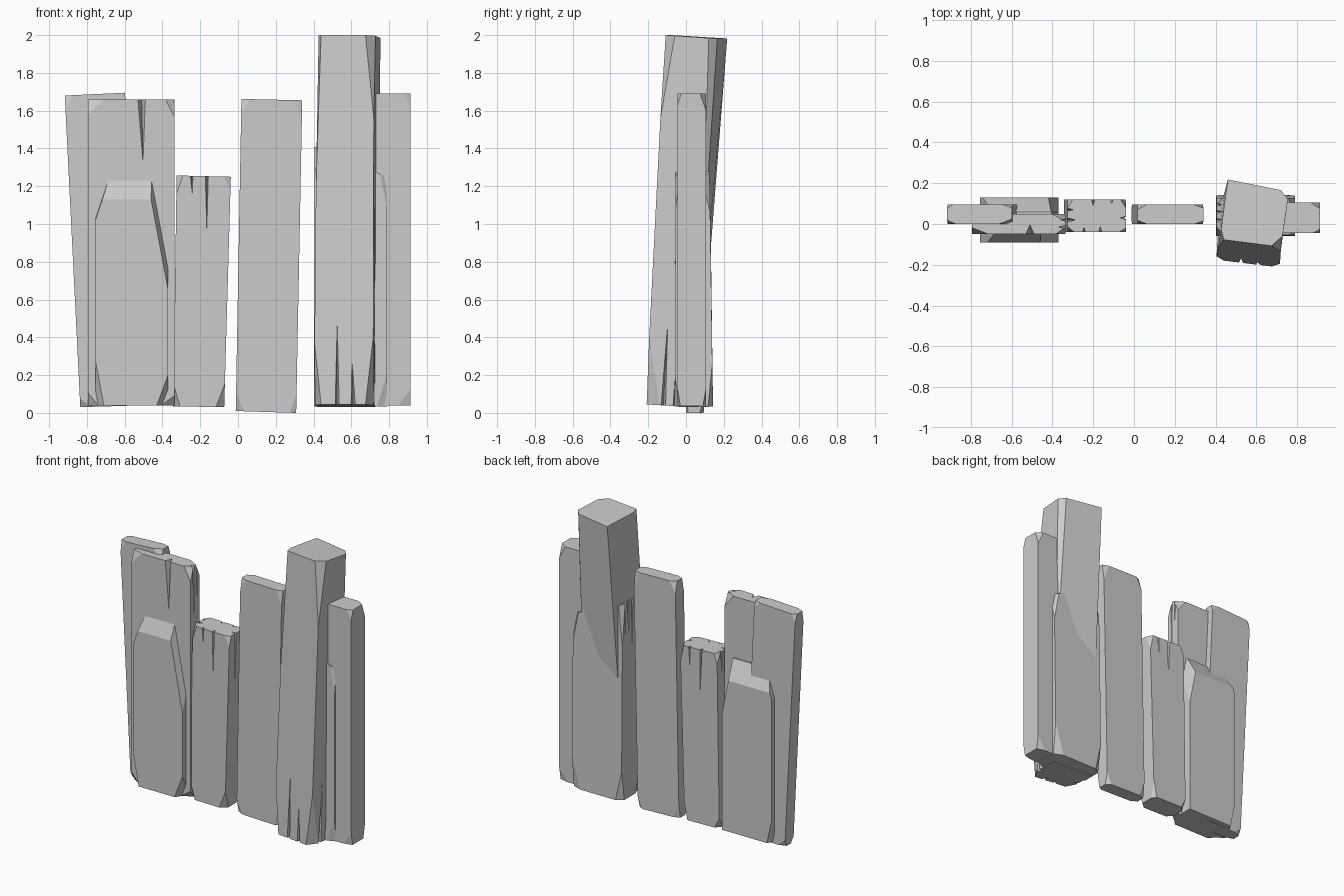
import bpy, bmesh, random
from mathutils import Vector as V

if "Cube" in bpy.data.objects:
    bpy.data.objects.remove(bpy.data.objects["Cube"])


def slice_off(bm, a, b, c):
    """Cut away the wood beyond the plane through three points."""
    a, b, c = V(a), V(b), V(c)
    n = (b - a).cross(c - a).normalized()
    mid = sum((v.co for v in bm.verts), V()) / len(bm.verts)
    if n.dot(mid - a) > 0:
        n = -n
    g = bm.verts[:] + bm.edges[:] + bm.faces[:]
    r = bmesh.ops.bisect_plane(bm, geom=g, plane_co=a, plane_no=n, clear_outer=True, dist=1e-5)
    rim = [e for e in bm.edges if e.is_boundary]
    if rim:
        bmesh.ops.contextual_create(bm, geom=rim)


def make_object(name, bm):
    bmesh.ops.recalc_face_normals(bm, faces=bm.faces[:])
    me = bpy.data.meshes.new(name)
    bm.to_mesh(me)
    bm.free()
    ob = bpy.data.objects.new(name, me)
    bpy.context.collection.objects.link(ob)
    return ob


def hewn_block(name, bottom, top, cuts=(), hew=None, seed=1, cracks=()):
    """Four bottom and four top corners, hewn corners, extra cuts and splits."""
    random.seed(seed)
    bm = bmesh.new()
    P = [V(p) for p in bottom + top]
    vs = [bm.verts.new(p) for p in P]
    bm.faces.new(vs[3::-1])
    bm.faces.new(vs[4:])
    for i in range(4):
        j = (i + 1) % 4
        bm.faces.new((vs[i], vs[j], vs[j + 4], vs[i + 4]))
    bmesh.ops.recalc_face_normals(bm, faces=bm.faces[:])
    if hew:
        for k in range(8):
            base = k // 4 * 4
            p, q, r, s = P[k], P[base + (k + 1) % 4], P[base + (k - 1) % 4], P[(k + 4) % 8]
            slice_off(bm, *[p + (o - p).normalized() * d * random.uniform(.6, 1.3)
                            for o, d in zip((q, r, s) if k % 2 == 0 else (r, q, s), hew)])
    for c in cuts:
        slice_off(bm, *c)
    ob = make_object(name, bm)
    for c in cracks:
        split(ob, *c)
    return ob


def split(ob, start, tip, out, width, depth):
    """Carve a tapering crack that opens at the end of the timber."""
    a, t, o = V(start), V(tip), V(out).normalized()
    side = (t - a).cross(o).normalized() * width
    a = a + (a - t).normalized() * .03
    bm = bmesh.new()
    v = [bm.verts.new(p) for p in (a + side + o * .02, a - side + o * .02, a - o * depth, t + o * .02)]
    for f in ((0, 1, 2), (0, 3, 1), (1, 3, 2), (2, 3, 0)):
        bm.faces.new([v[i] for i in f])
    cutter = make_object("crack_cutter", bm)
    cutter.hide_render = True
    m = ob.modifiers.new("crack", 'BOOLEAN')
    m.operation, m.solver, m.object = 'DIFFERENCE', 'EXACT', cutter
    bpy.context.view_layer.objects.active = ob
    bpy.ops.object.modifier_apply(modifier=m.name)
    bpy.data.objects.remove(cutter)


def quad(x0, x1, y0, y1, z0, z1=None):
    """Corners of a plank end: front left, front right, back right, back left."""
    z1 = z0 if z1 is None else z1
    return [(x0, y0, z0), (x1, y0, z1), (x1, y1, z1), (x0, y1, z0)]


F, B, L, R = (0, -1, 0), (0, 1, 0), (-1, 0, 0), (1, 0, 0)

# leaning plank at far left
hewn_block("outer_left_plank", quad(-.835, -.52, 0, .095, .03, .04),
           quad(-.917, -.598, 0, .095, 1.68, 1.695), hew=(.05, .02, .07), seed=2)

# tall split plank on the left
hewn_block("left_plank", quad(-.795, -.335, -.05, .05, .04), quad(-.795, -.335, -.05, .05, 1.66),
           hew=(.07, .035, .08), seed=3,
           cracks=[((-.51, -.05, 1.66), (-.5, -.05, 1.18), F, .03, .05),
                   ((-.335, -.015, 1.66), (-.335, -.01, 1.1), R, .012, .04),
                   ((-.335, .02, 1.66), (-.335, .02, 1.25), R, .01, .03)])

# short thick board with sloped top
hewn_block("short_front_board", quad(-.755, -.37, -.09, .13, .04), quad(-.755, -.37, -.09, .13, 1.23),
           cuts=[((-.7, -.09, 1.13), (-.4, -.09, 1.13), (-.7, -.05, 1.23)),
                 ((-.7, .13, 1.10), (-.4, .13, 1.10), (-.7, .06, 1.23)),
                 ((-.755, -.09, 1.02), (-.755, .13, 1.06), (-.69, 0, 1.23)),
                 ((-.37, -.09, .65), (-.46, -.09, 1.13), (-.44, -.03, 1.19)),
                 ((-.37, .13, .85), (-.42, .13, 1.10), (-.4, .06, 1.2)),
                 ((-.755, -.09, .28), (-.71, -.09, .04), (-.755, -.03, .04)),
                 ((-.37, -.09, .2), (-.43, -.09, .04), (-.37, .0, .04)),
                 ((-.755, .13, .2), (-.72, .13, .04), (-.755, .07, .04))])

# short cracked plank
hewn_block("short_cracked_plank", quad(-.343, -.073, -.04, .12, .035, .03),
           quad(-.325, -.038, -.04, .12, 1.257, 1.25), hew=(.035, .035, .1), seed=5,
           cracks=[((-.245, -.04, 1.25), (-.24, -.04, 1.08), F, .014, .03),
                   ((-.165, -.04, 1.25), (-.165, -.04, .75), F, .014, .03),
                   ((-.2, .12, 1.25), (-.19, .12, .75), B, .014, .03),
                   ((-.11, .12, 1.25), (-.12, .12, .95), B, .012, .025),
                   ((-.04, .03, 1.25), (-.055, .03, .6), R, .014, .03),
                   ((-.325, .02, 1.25), (-.335, .02, .7), L, .014, .04),
                   ((-.325, .07, 1.25), (-.335, .065, .9), L, .012, .03)])

# plain middle plank
hewn_block("middle_plank", quad(-.012, .308, 0, .095, .01, 0), quad(.018, .34, 0, .095, 1.662, 1.655),
           hew=(.04, .02, .1), seed=6)

# tall leaning post
hewn_block("leaning_post",
           [(.402, -.175, .045), (.715, -.213, .045), (.728, .04, .03), (.42, .065, .03)],
           [(.42, -.075, 2), (.72, -.113, 2), (.76, .158, 1.982), (.46, .218, 1.982)],
           cuts=[((.718, -.13, 1.6), (.675, -.107, 2), (.727, -.06, 2)),
                 ((.416, -.1, 1.35), (.44, -.078, 2), (.428, -.03, 2)),
                 ((.738, .09, .85), (.72, .167, 1.984), (.755, .12, 1.985)),
                 ((.405, -.16, .38), (.44, -.18, .045), (.406, -.1, .04)),
                 ((.715, -.19, .36), (.675, -.208, .045), (.718, -.14, .04))],
           cracks=[((.525, -.19, .04), (.525, -.16, .75), F, .016, .045),
                   ((.61, -.2, .04), (.6, -.185, .4), F, .018, .05),
                   ((.72, -.12, .04), (.72, -.09, .6), R, .018, .05),
                   ((.72, -.06, .04), (.72, -.04, .5), R, .012, .04),
                   ((.406, -.09, .04), (.41, -.06, .5), L, .015, .04)])

# block behind the post
hewn_block("rear_block", quad(.402, .79, -.06, .143, .035), quad(.405, .79, -.055, .125, 1.41, 1.25),
           hew=(.05, .035, .22), seed=8,
           cracks=[((.405, .02, 1.4), (.404, .02, .85), L, .014, .03),
                   ((.405, .06, 1.4), (.404, .06, .95), L, .014, .03),
                   ((.405, .095, 1.4), (.404, .1, 1.0), L, .012, .03),
                   ((.57, .12, 1.33), (.57, .13, .8), B, .014, .03)])

# plank at far right
hewn_block("outer_right_plank", quad(.6, .912, -.045, .106, .04), quad(.6, .912, -.045, .106, 1.69),
           hew=(.05, .025, .09), seed=9)
